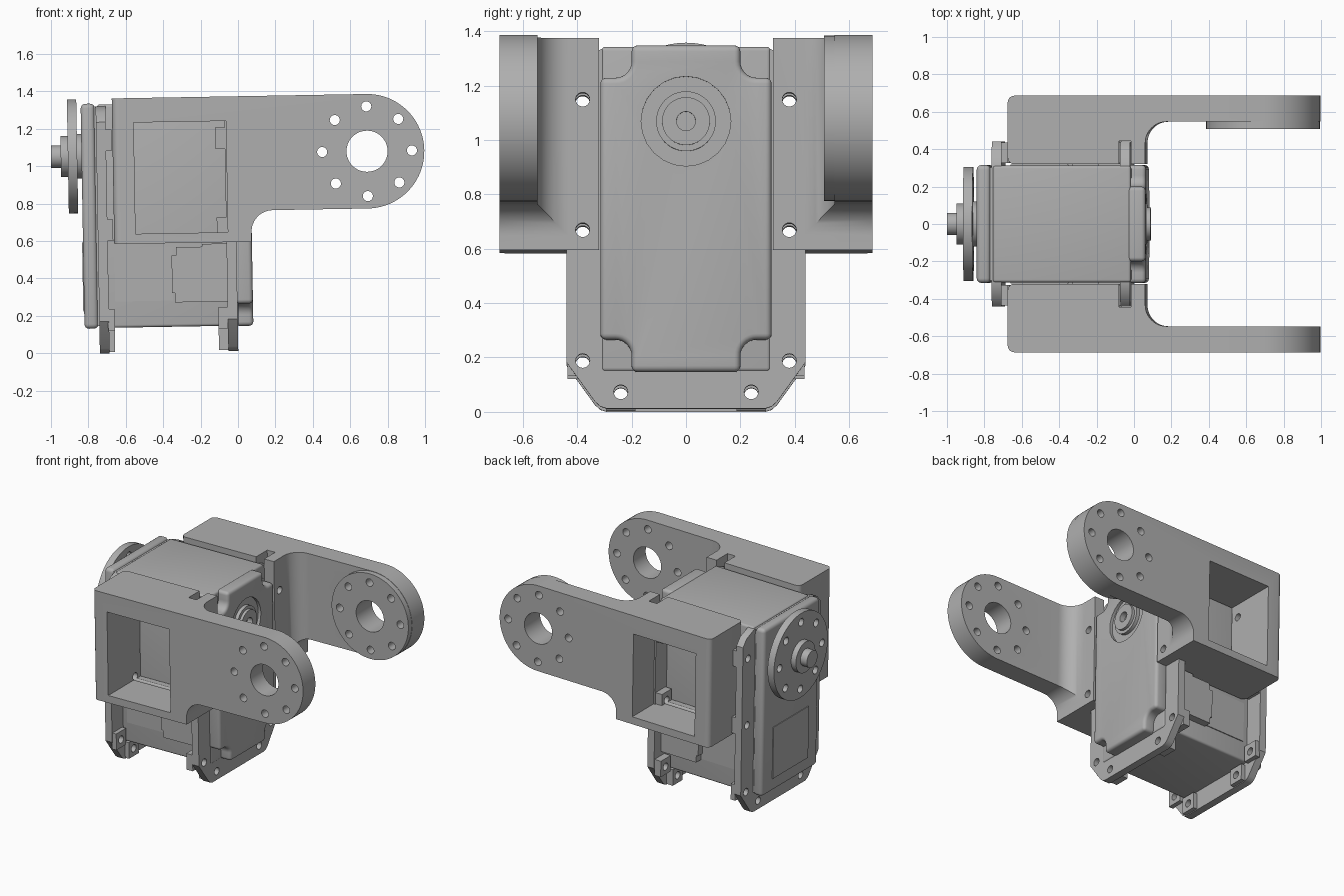
import bpy, bmesh
from math import cos, sin, pi, radians
from mathutils import Matrix, Vector

cube = bpy.data.objects.get("Cube")
if cube:
    bpy.data.objects.remove(cube, do_unlink=True)

GREY = (0.43, 0.43, 0.43, 1)
grey = bpy.data.materials.new("plain grey")
grey.use_nodes = True
grey.diffuse_color = GREY
bsdf = next(n for n in grey.node_tree.nodes if n.type == 'BSDF_PRINCIPLED')
bsdf.inputs["Base Color"].default_value = GREY
bsdf.inputs["Roughness"].default_value = 0.6

AXLE = 1.08          # height of the shared pivot axis
EYE = 0.69           # x of the bracket eyes
parts = []


def arc(cx, cy, r, a0, a1, n=12):
    return [(cx + r * cos(radians(a0 + (a1 - a0) * i / n)),
             cy + r * sin(radians(a0 + (a1 - a0) * i / n))) for i in range(n + 1)]


def rect(u0, u1, v0, v1):
    return [(u0, v0), (u1, v0), (u1, v1), (u0, v1)]


def place(axis, u, v, w):
    return {'X': (w, u, v), 'Y': (u, w, v), 'Z': (u, v, w)}[axis]


def prism(name, outline, axis, w0, w1, keep=True):
    """Extrude a 2D outline along an axis."""
    bm = bmesh.new()
    ends = [[bm.verts.new(place(axis, u, v, w)) for u, v in outline] for w in (w0, w1)]
    n = len(outline)
    for ring in ends:
        bm.faces.new(ring)
    for i in range(n):
        j = (i + 1) % n
        bm.faces.new((ends[0][i], ends[0][j], ends[1][j], ends[1][i]))
    bmesh.ops.recalc_face_normals(bm, faces=bm.faces)
    mesh = bpy.data.meshes.new(name)
    bm.to_mesh(mesh)
    bm.free()
    mesh.materials.append(grey)
    obj = bpy.data.objects.new(name, mesh)
    bpy.context.scene.collection.objects.link(obj)
    if keep:
        parts.append(obj)
    return obj


def disc(name, axis, u, v, r, w0, w1, keep=True, n=48):
    return prism(name, arc(u, v, r, 0, 360 - 360 / n, n - 1), axis, w0, w1, keep)


def bake(obj):
    """Apply the modifiers of an object."""
    bpy.context.view_layer.update()
    deps = bpy.context.evaluated_depsgraph_get()
    old = obj.data
    obj.data = bpy.data.meshes.new_from_object(obj.evaluated_get(deps))
    obj.modifiers.clear()
    bpy.data.meshes.remove(old)


def carve(obj, tool, operation='DIFFERENCE'):
    mod = obj.modifiers.new("carve", 'BOOLEAN')
    mod.object, mod.operation, mod.solver = tool, operation, 'EXACT'
    bake(obj)
    bpy.data.objects.remove(tool, do_unlink=True)


def drill(obj, axis, u, v, r, w0, w1):
    carve(obj, disc("drill", axis, u, v, r, w0, w1, False, 24))


def ring_holes(obj, axis, u, v, w0, w1):
    for k in range(8):
        a = k * pi / 4
        drill(obj, axis, u + 0.24 * cos(a), v + 0.24 * sin(a), 0.027, w0, w1)


def soften(obj, width, segments=4):
    mod = obj.modifiers.new("soften", 'BEVEL')
    mod.width, mod.segments = width, segments
    mod.limit_method, mod.angle_limit = 'ANGLE', radians(50)
    bake(obj)


# Servo case: middle, rear cover and stepped front cover
soften(prism("servo_case", rect(-0.312, 0.312, 0.16, 1.355), 'X', -0.75, -0.012), 0.015)
soften(prism("rear_cover", rect(-0.315, 0.315, 0.157, 1.36), 'X', -0.837, -0.762), 0.025)
prism("rear_gasket", rect(-0.303, 0.303, 0.17, 1.345), 'X', -0.77, -0.74)
prism("rear_panel", rect(-0.2, 0.2, 0.25, 0.62), 'X', -0.842, -0.83)

quarter = ([(0.315, 0.72), (0.315, 1.24)] + arc(0.26, 1.3, 0.06, -90, -180, 8)
           + [(0.2, 1.359)])
half = [(y, 1.517 - z) for y, z in reversed(quarter[1:])] + quarter[1:]
half[0], half[-1] = (0.2, 0.158), (0.2, 1.359)
cover = prism("front_cover", half + [(-y, z) for y, z in reversed(half)], 'X', -0.03, 0.066)
soften(cover, 0.022)
drill(cover, 'X', 0, AXLE, 0.165, 0.045, 0.2)

# Front bearing hub inside the round recess
for name, r, end in (("hub_ring", 0.11, 0.07), ("hub", 0.088, 0.09)):
    hub = disc(name, 'X', 0, AXLE, r, 0.03, end)
    drill(hub, 'X', 0, AXLE, 0.035, 0.05, 0.2)

# Mounting flanges with chamfered feet and screw bosses
SCREWS = [(s * y, z) for s in (1, -1)
          for y, z in ((0.38, 0.2), (0.38, 0.68), (0.38, 1.16), (0.24, 0.085))]
side = [(0.29, 0.024), (0.315, 0.032), (0.335, 0.05), (0.44, 0.195),
        (0.44, 1.26), (0.4, 1.31), (0.315, 1.345)]
outline = side + [(-y, z) for y, z in reversed(side)]
for name, x0, x1, b0, b1 in (("front_flange", -0.07, -0.017, -0.12, -0.07),
                             ("rear_flange", -0.757, -0.705, -0.71, -0.675)):
    flange = prism(name, outline, 'X', x0, x1)
    bosses = []
    for y, z in SCREWS:
        drill(flange, 'X', y, z, 0.026, -0.9, 0.2)
        boss = prism(name + "_boss", rect(y - 0.055, y + 0.055, z - 0.055, z + 0.06), 'X', b0, b1)
        drill(boss, 'X', y, z, 0.026, -0.9, 0.2)

# Servo horn with its centre boss and shaft
horn = disc("horn", 'X', 0, AXLE, 0.305, -0.91, -0.86, n=64)
ring_holes(horn, 'X', 0, AXLE, -1, -0.8)
disc("horn_spacer", 'X', 0, AXLE, 0.12, -0.87, -0.82)
disc("horn_boss", 'X', 0, AXLE, 0.11, -0.948, -0.9)
disc("shaft", 'X', 0, AXLE, 0.06, -1.0, -0.94)

# Bracket outlines: side elevation and plan
elevation = ([(-0.67, 0.607), (0.065, 0.607)] + arc(0.18, 0.659, 0.115, 180, 90)
             + arc(EYE, AXLE, 0.306, -90, 90, 40) + [(-0.67, 1.386)])
plan = (arc(-0.635, 0.355, 0.035, 180, 270, 6)
        + [(-0.075, 0.32), (-0.075, 0.445), (-0.012, 0.445), (-0.012, 0.32), (0.065, 0.32)]
        + arc(0.18, 0.432, 0.115, 180, 90)
        + [(1.1, 0.547), (1.1, 0.686)] + arc(-0.635, 0.651, 0.035, 90, 180, 6))

for s, label in ((1, "back"), (-1, "front")):
    # Bracket arm with a window over the servo
    arm = prism(label + "_bracket", elevation, 'Y', s * 0.2, s * 0.8)
    carve(arm, prism("plan", [(x, s * y) for x, y in plan], 'Z', 0.4, 1.6, False), 'INTERSECT')
    carve(arm, prism("window", rect(-0.555, -0.062, 0.66, 1.255), 'Y', s * 0.1, s * 0.9, False))
    for z in (0.68, 1.16):
        drill(arm, 'X', s * 0.38, z, 0.026, -0.9, 0.2)
    eyes = [arm]
    if s > 0:
        eyes.append(disc("back_bracket_pad", 'Y', EYE, AXLE, 0.304, 0.508, 0.548, n=64))
    for eye in eyes:
        carve(eye, disc("bore", 'Y', EYE, AXLE, 0.11, s * 0.4, s * 0.9, False))
        ring_holes(eye, 'Y', EYE, AXLE, s * 0.4, s * 0.9)

    # Side panel and stepped connector block under the bracket
    prism(label + "_side_panel", rect(-0.67, -0.36, 0.3, 0.585), 'Y', s * 0.305, s * 0.318)
    prism(label + "_connector", [(-0.35, 0.29), (-0.06, 0.29), (-0.06, 0.6), (-0.2, 0.6),
                                 (-0.2, 0.585), (-0.34, 0.585), (-0.34, 0.54), (-0.365, 0.54),
                                 (-0.365, 0.34), (-0.35, 0.34)], 'Y', s * 0.3, s * 0.365)

# Tilt the assembly slightly about the eye axis, then smooth the curves
pivot = Vector((EYE, 0, AXLE))
tilt = Matrix.Translation(pivot) @ Matrix.Rotation(radians(-1), 4, 'Y') @ Matrix.Translation(-pivot)
bpy.ops.object.select_all(action='DESELECT')
for obj in parts:
    obj.data.transform(tilt)
    obj.select_set(True)
bpy.context.view_layer.objects.active = parts[0]
bpy.ops.object.shade_smooth_by_angle(angle=radians(30))
